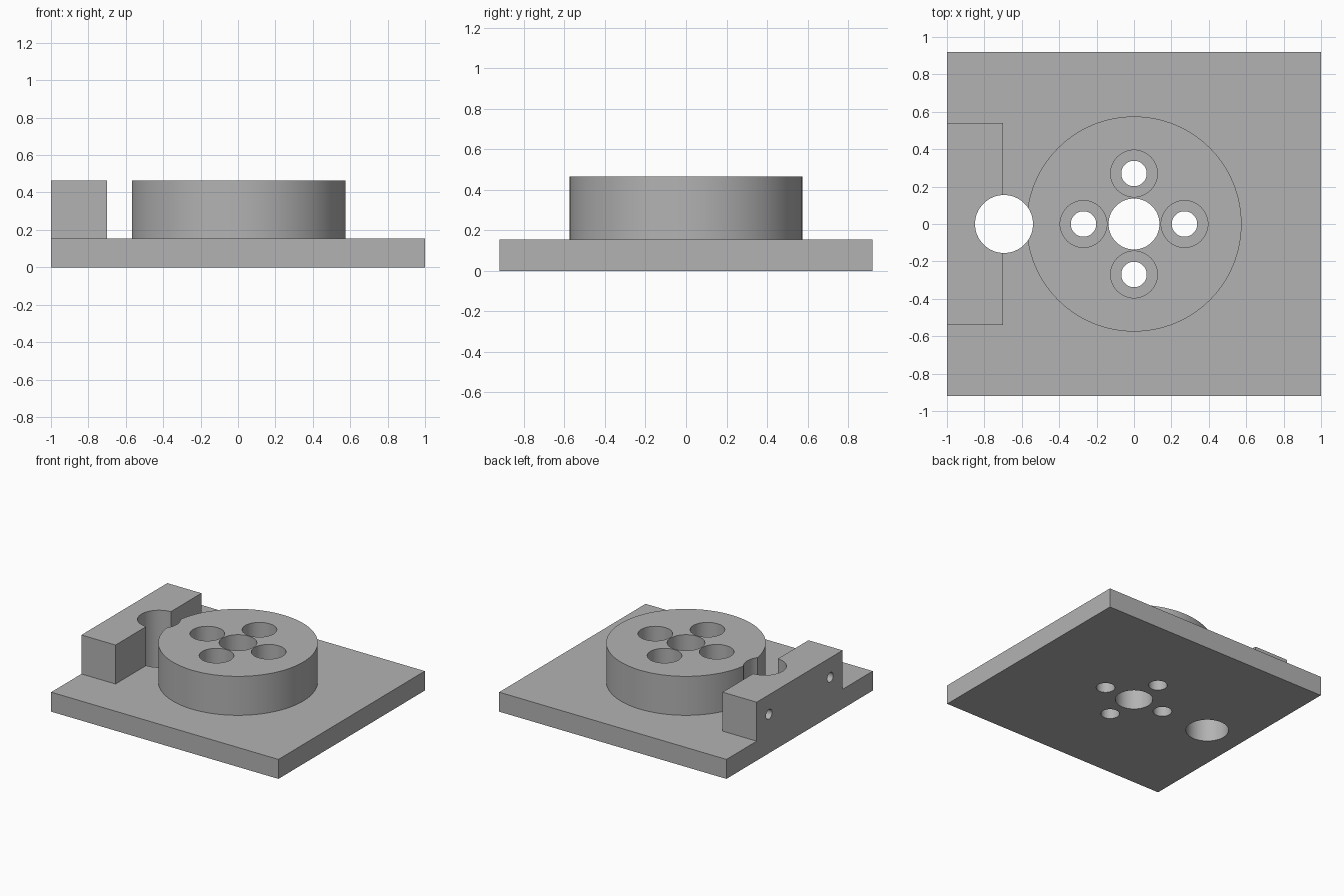
import bpy
import bmesh
import math
from mathutils import Matrix, Vector

default = bpy.data.objects.get("Cube")
if default:
    bpy.data.objects.remove(default, do_unlink=True)

PLATE_TOP = 0.155
TOP = 0.465
SINK = 0.08

steel = bpy.data.materials.new("plain grey")
steel.use_nodes = True
GREY = (0.45, 0.45, 0.45, 1)
steel.diffuse_color = GREY
steel.node_tree.nodes["Principled BSDF"].inputs["Base Color"].default_value = GREY


def make_object(name, bm):
    mesh = bpy.data.meshes.new(name)
    bm.to_mesh(mesh)
    bm.free()
    mesh.materials.append(steel)
    obj = bpy.data.objects.new(name, mesh)
    bpy.context.collection.objects.link(obj)
    return obj


def box(name, low, high):
    low, high = Vector(low), Vector(high)
    bm = bmesh.new()
    place = Matrix.Translation((low + high) / 2) @ Matrix.Diagonal((high - low).to_4d())
    bmesh.ops.create_cube(bm, size=1, matrix=place)
    return make_object(name, bm)


def cylinder(name, start, end, radius, sides=64):
    start, end = Vector(start), Vector(end)
    axis = end - start
    turn = axis.to_track_quat("Z", "Y").to_matrix().to_4x4()
    bm = bmesh.new()
    bmesh.ops.create_cone(bm, cap_ends=True, segments=sides, radius1=radius,
                          radius2=radius, depth=axis.length,
                          matrix=Matrix.Translation((start + end) / 2) @ turn)
    return make_object(name, bm)


def combine(target, tool, operation):
    mod = target.modifiers.new(tool.name, "BOOLEAN")
    mod.operation = operation
    mod.solver = "EXACT"
    mod.object = tool
    bpy.context.view_layer.objects.active = target
    bpy.ops.object.modifier_apply(modifier=mod.name)
    bpy.data.objects.remove(tool, do_unlink=True)


def bore(x, y, radius, floor=-0.1):
    tool = cylinder("bore", (x, y, floor), (x, y, TOP + 0.1), radius)
    combine(fixture, tool, "DIFFERENCE")


# Base plate with the round boss and side block fused on
fixture = box("fixture_plate", (-1, -0.92, 0), (1, 0.92, PLATE_TOP))
boss = cylinder("round_boss", (0, 0, SINK), (0, 0, TOP), 0.575, 128)
combine(fixture, boss, "UNION")
block = box("side_block", (-1, -0.54, SINK), (-0.7, 0.54, TOP))
combine(fixture, block, "UNION")

# Centre hole, and the large hole that notches block and boss
bore(0, 0, 0.136)
bore(-0.695, 0, 0.155)

# Four counterbored bolt holes
for i in range(4):
    angle = i * math.pi / 2
    x, y = 0.27 * math.cos(angle), 0.27 * math.sin(angle)
    bore(x, y, 0.068)
    bore(x, y, 0.125, TOP - 0.155)

# Blind screw holes in the outer face of the block
for y in (-0.385, 0.385):
    pin = cylinder("screw_hole", (-1.1, y, 0.31), (-0.8, y, 0.31), 0.038, 32)
    combine(fixture, pin, "DIFFERENCE")

# Merge coplanar faces, then smooth the round walls only
bm = bmesh.new()
bm.from_mesh(fixture.data)
bmesh.ops.remove_doubles(bm, verts=bm.verts, dist=0.0001)
bmesh.ops.dissolve_limit(bm, angle_limit=math.radians(0.5), verts=bm.verts, edges=bm.edges)
bm.to_mesh(fixture.data)
bm.free()

bpy.ops.object.select_all(action="DESELECT")
fixture.select_set(True)
bpy.context.view_layer.objects.active = fixture
bpy.ops.object.shade_smooth_by_angle(angle=math.radians(30))
